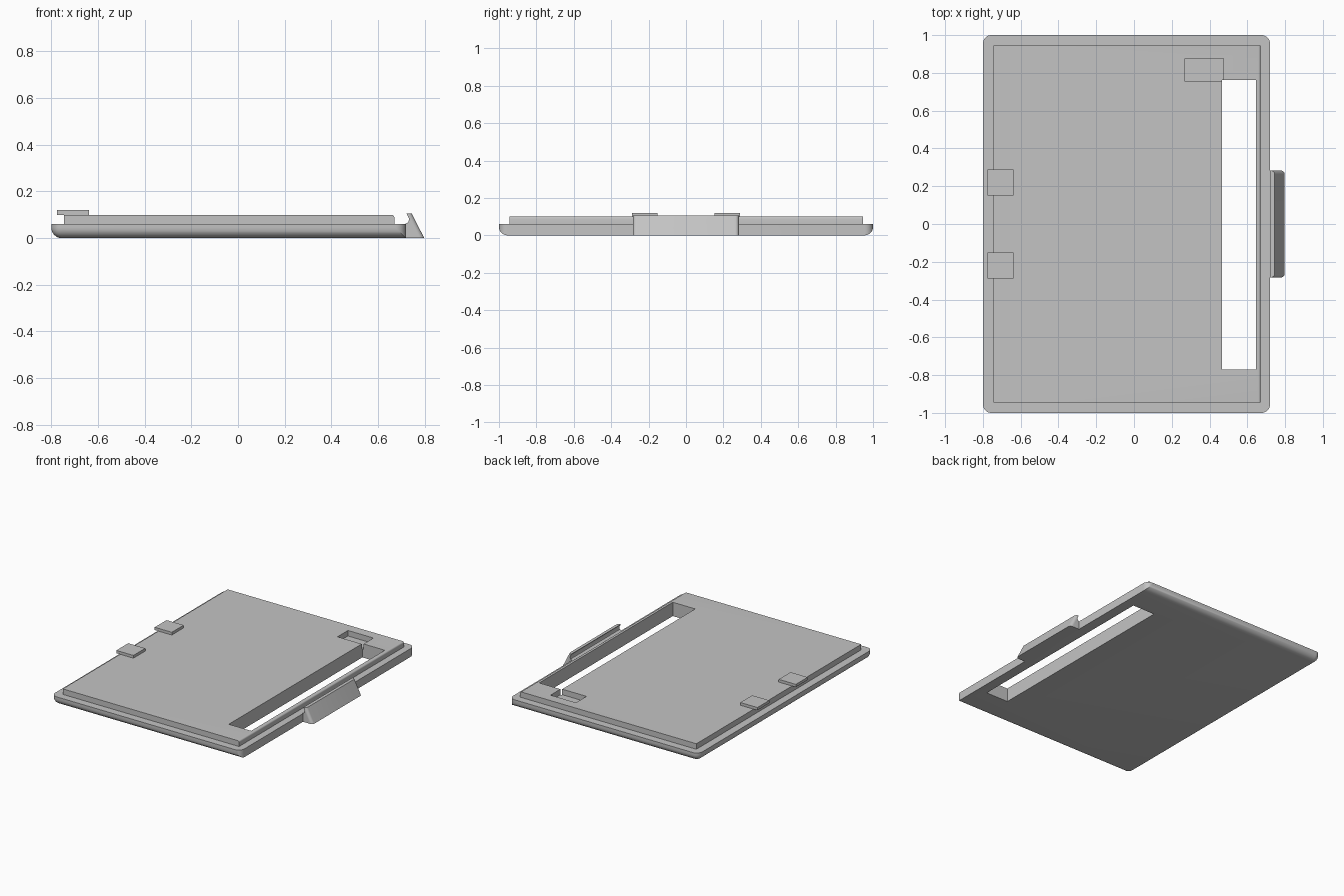
import bpy
import bmesh
import math

if "Cube" in bpy.data.objects:
    bpy.data.objects.remove(bpy.data.objects["Cube"], do_unlink=True)

grey = bpy.data.materials.new("plain_grey")
grey.use_nodes = True
COLOUR = (0.55, 0.55, 0.55, 1)
grey.diffuse_color = COLOUR
grey.node_tree.nodes["Principled BSDF"].inputs["Base Color"].default_value = COLOUR


def finish(name, bm):
    bmesh.ops.recalc_face_normals(bm, faces=bm.faces)
    mesh = bpy.data.meshes.new(name)
    bm.to_mesh(mesh)
    bm.free()
    mesh.materials.append(grey)
    obj = bpy.data.objects.new(name, mesh)
    bpy.context.collection.objects.link(obj)
    return obj


def bevel(bm, rule, radius, segments=8):
    """Round the edges whose two end points satisfy the rule."""
    edges = [e for e in bm.edges if rule(e.verts[0].co, e.verts[1].co)]
    bmesh.ops.bevel(bm, geom=edges, offset=radius, segments=segments,
                    profile=0.5, affect='EDGES', clamp_overlap=True)


def box(name, x, y, z, rule=None, radius=0.0, segments=8):
    bm = bmesh.new()
    bmesh.ops.create_cube(bm, size=1)
    for v in bm.verts:
        for i, (low, high) in enumerate((x, y, z)):
            v.co[i] = low if v.co[i] < 0 else high
    if rule:
        bevel(bm, rule, radius, segments)
    return finish(name, bm)


def select(obj):
    bpy.ops.object.select_all(action='DESELECT')
    obj.select_set(True)
    bpy.context.view_layer.objects.active = obj


def boolean(target, cutter, operation='DIFFERENCE'):
    mod = target.modifiers.new("cut", 'BOOLEAN')
    mod.object = cutter
    mod.operation = operation
    mod.solver = 'EXACT'
    select(target)
    bpy.ops.object.modifier_apply(modifier=mod.name)
    bpy.data.objects.remove(cutter, do_unlink=True)


def slot():
    return box("slot_cutter", (0.465, 0.645), (-0.77, 0.762), (-0.1, 0.3))


# Base plate: underside rounded on three sides, square on the latch side
def three_sides(a, b):
    bottom = a.z < 0.01 and b.z < 0.01 and min(a.x, b.x) < 0.9
    corner = abs(a.z - b.z) > 0.01 and a.x < 0 and b.x < 0
    return bottom or corner


def latch_corners(a, b):
    return abs(a.z - b.z) > 0.01 and a.x > 0 and b.x > 0


base = box("base_plate", (-0.8, 1.0), (-1, 1), (0, 0.06), three_sides, 0.045)
outline = box("outline_cutter", (-1, 0.72), (-1, 1), (-0.1, 0.2), latch_corners, 0.045)
boolean(base, outline, 'INTERSECT')
boolean(base, slot())


# Raised panel with a softened edge beside the latch
def panel_edge(a, b):
    return min(a.x, b.x) > 0 and min(a.z, b.z) > 0.09


panel = box("raised_panel", (-0.745, 0.67), (-0.945, 0.945), (0.06, 0.1),
            panel_edge, 0.011, 4)
boolean(panel, slot())
boolean(panel, box("recess_cutter", (0.27, 0.475), (0.755, 0.875), (0.0, 0.3)))

# Pair of hinge tabs overhanging the panel
for side, name in ((1, "back_tab"), (-1, "front_tab")):
    ends = sorted((0.152 * side, 0.288 * side))
    box(name, (-0.775, -0.638), ends, (0.1, 0.12))

# Latch: hooked profile pulled along y, outer corners rounded
profile = [(0.715, 0), (0.798, 0), (0.745, 0.105), (0.722, 0.105),
           (0.731, 0.096), (0.733, 0.08), (0.729, 0.067), (0.715, 0.06)]
bm = bmesh.new()
face = bm.faces.new([bm.verts.new((x, -0.283, z)) for x, z in profile])
pulled = bmesh.ops.extrude_face_region(bm, geom=[face])["geom"]
bmesh.ops.translate(bm, vec=(0, 0.566, 0),
                    verts=[v for v in pulled if isinstance(v, bmesh.types.BMVert)])
bevel(bm, lambda a, b: abs(a.y - b.y) < 0.01 and abs(a.z - b.z) > 0.1
      and min(a.x, b.x) > 0.74, 0.02, 6)
latch = finish("latch", bm)

for obj in (base, panel, latch):
    select(obj)
    bpy.ops.object.shade_smooth_by_angle(angle=math.radians(30))
